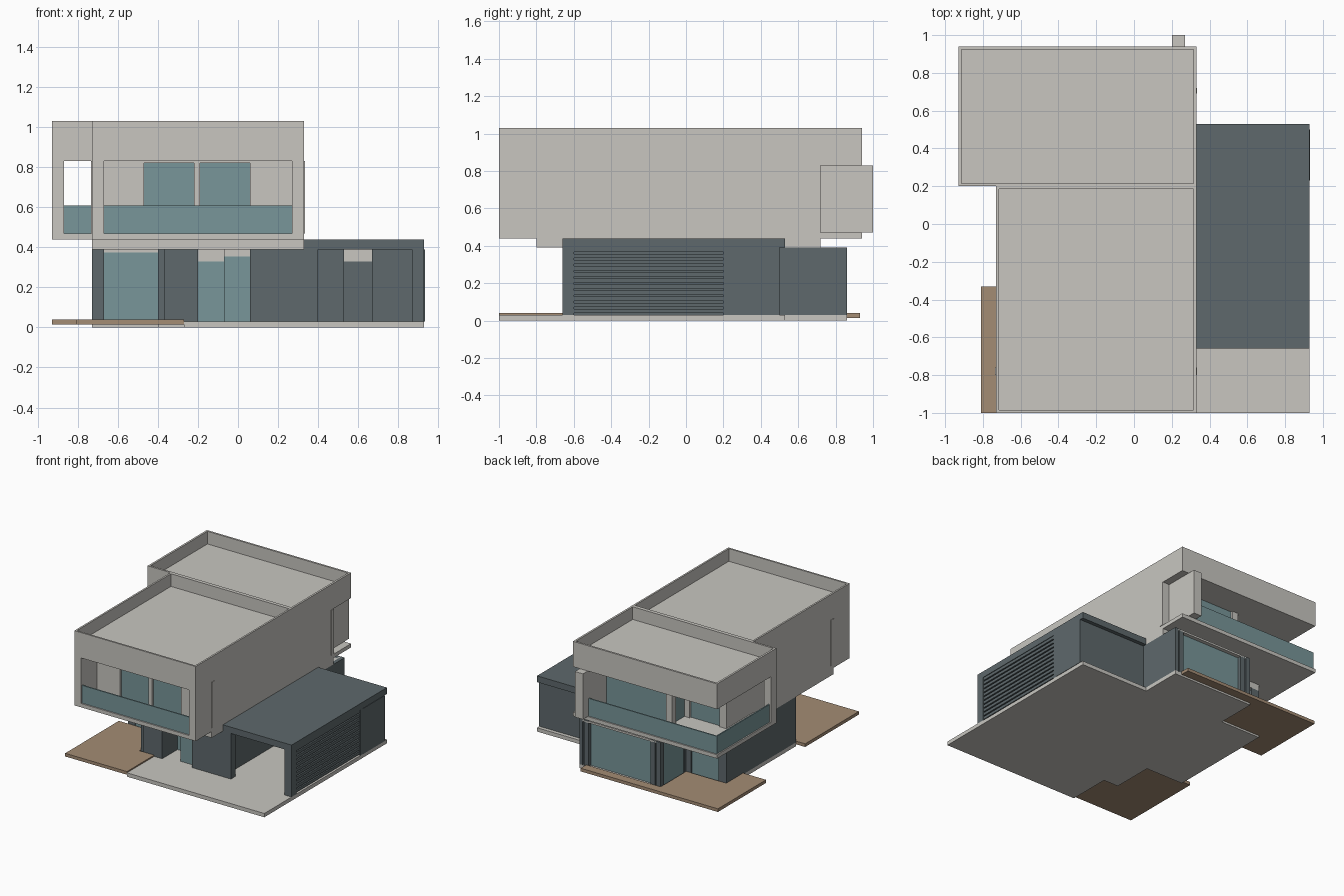
import bpy
import bmesh

default_cube = bpy.data.objects.get("Cube")
if default_cube:
    bpy.data.objects.remove(default_cube, do_unlink=True)


def make_material(name, red, green, blue):
    material = bpy.data.materials.new(name)
    material.use_nodes = True
    color = (red, green, blue, 1)
    material.diffuse_color = color
    material.node_tree.nodes["Principled BSDF"].inputs["Base Color"].default_value = color
    return material


plaster = make_material("pale_plaster", .58, .565, .53)
cladding = make_material("dark_cladding", .112, .14, .15)
glass = make_material("teal_glass", .188, .305, .32)
timber = make_material("brown_timber", .37, .262, .175)


def prism(name, material, outline, bottom, top, recess=None):
    """Extrude a floor outline; recess=(rim, depth) sinks the top inside a rim."""
    bm = bmesh.new()
    base = bm.faces.new([bm.verts.new((x, y, bottom)) for x, y in outline])
    raised = bmesh.ops.extrude_face_region(bm, geom=[base])["geom"]
    cap_verts = [item for item in raised if isinstance(item, bmesh.types.BMVert)]
    cap = next(item for item in raised if isinstance(item, bmesh.types.BMFace))
    bmesh.ops.translate(bm, verts=cap_verts, vec=(0, 0, top - bottom))
    bmesh.ops.recalc_face_normals(bm, faces=bm.faces)
    if recess:
        rim, depth = recess
        bmesh.ops.inset_region(bm, faces=[cap], thickness=rim)
        inner = bmesh.ops.extrude_face_region(bm, geom=[cap])["geom"]
        bmesh.ops.delete(bm, geom=[cap], context="FACES_ONLY") if cap.is_valid else None
        sunk = [item for item in inner if isinstance(item, bmesh.types.BMVert)]
        bmesh.ops.translate(bm, verts=sunk, vec=(0, 0, -depth))
        bmesh.ops.recalc_face_normals(bm, faces=bm.faces)
    mesh = bpy.data.meshes.new(name)
    bm.to_mesh(mesh)
    bm.free()
    mesh.materials.append(material)
    item = bpy.data.objects.new(name, mesh)
    bpy.context.scene.collection.objects.link(item)
    return item


def box(name, material, xs, ys, zs, recess=None):
    (x0, x1), (y0, y1), (z0, z1) = xs, ys, zs
    return prism(name, material, [(x0, y0), (x1, y0), (x1, y1), (x0, y1)], z0, z1, recess)


# Shared building lines
west, east = -.73, .33
terrace_west, garage_east = -.93, .93
step_x, step_y = -.38, .54
front, facade, porch, patio = -1, -.8, -.66, -.33
rear_room, ground_rear, rear_edge = .72, .86, .94
ground = (.03, .39)
ceiling = (.39, .44)
floor = (.44, .47)
upper = (.47, .83)
roof = (.83, 1.03)
railing = (.47, .61)

# Base slab and timber decks
prism("base_slab", plaster, [
    (-.27, front), (garage_east, front), (garage_east, .53), (east, .53),
    (east, ground_rear), (step_x, ground_rear), (step_x, step_y), (west, step_y),
    (west, patio), (-.4, patio), (-.4, porch), (-.27, porch)], 0, .03)
prism("front_deck", timber, [
    (-.81, front), (-.27, front), (-.27, porch), (-.4, porch),
    (-.4, patio), (-.81, patio)], .015, .04)
prism("rear_deck", timber, [
    (terrace_west, -patio), (west, -patio), (west, step_y), (step_x, step_y),
    (step_x, ground_rear), (.27, ground_rear), (.27, .93), (terrace_west, .93)], .015, .04)

# Ground floor walls
box("ground_east_wall", cladding, (.3, east), (porch, ground_rear), ground)
box("ground_west_wall", cladding, (west, -.7), (patio, step_y), ground)
box("ground_front_wall", cladding, (.06, .3), (porch, -.63), ground)
box("porch_block", cladding, (-.37, -.2), (porch, patio), ground)
box("porch_block_edge", cladding, (-.4, -.37), (-.64, patio), ground)
box("porch_return_wall", cladding, (.06, .09), (-.63, -.42), ground)

# Entrance and front glazing
box("entrance_door", glass, (-.2, -.07), (-.47, -.45), (.03, .33))
box("entrance_transom", plaster, (-.2, -.07), (-.47, -.45), (.33, .39))
box("entrance_side_window", glass, (-.07, .06), (-.62, -.6), (.03, .355))
box("entrance_side_header", plaster, (-.07, .06), (-.62, -.6), (.355, .39))
box("entrance_return_glass", glass, (-.07, -.06), (-.6, -.45), ground)
box("patio_window", glass, (-.67, -.4), (-.32, -.3), (.03, .375))
box("patio_header", plaster, (-.67, -.4), (-.32, -.3), (.375, .39))
box("patio_post", cladding, (-.7, -.67), (patio, -.28), ground)

# Rear ground floor glazing, posts and lid
box("rear_window", glass, (-.31, .26), (.81, .83), (.03, .375))
box("rear_step_window", glass, (-.66, -.41), (.51, .525), (.03, .375))
box("rear_return_window", glass, (-.37, -.355), (step_y, .8), (.03, .375))
for number, (x, y) in enumerate([(step_x, .82), (-.33, .82), (.25, .82),
                                 (-.42, .5), (step_x, .52), (-.7, .5)]):
    box(f"rear_post_{number}", cladding, (x, x + .04), (y, y + .04), ground)
box("rear_room_lid", plaster, (step_x, .3), (.5, ground_rear), (.375, .39))
box("rear_step_header", plaster, (-.7, step_x), (.5, .53), (.375, .39))

# Garage shell
box("garage_roof", cladding, (east, garage_east), (porch, .53), ceiling)
box("garage_west_pier", cladding, (east, .4), (porch, -.6), ground)
box("garage_east_pier", cladding, (.87, garage_east), (porch, -.6), ground)
box("garage_east_wall", cladding, (.87, .933), (.23, .5), ground)
box("garage_back_wall", cladding, (east, .9), (.47, .5), ground)
box("garage_inner_east", cladding, (.67, garage_east), (.2, .23), ground)
box("garage_inner_west", cladding, (east, .53), (.2, .23), ground)
box("garage_door", cladding, (.53, .67), (.21, .23), (.03, .33))
box("garage_door_transom", plaster, (.53, .67), (.21, .23), (.33, .39))

# Garage louvres
slat_count = 11
pitch = (ground[1] - ground[0]) / slat_count
for number in range(slat_count):
    z = ground[0] + pitch * (number + .3)
    box(f"garage_slat_{number}", cladding, (.9, .925), (-.6, .2), (z, z + pitch * .7))

# Upper floor slabs
prism("ceiling_slab", plaster, [
    (west, facade), (east, facade), (east, rear_room), (step_x, rear_room),
    (step_x, step_y), (west, step_y)], *ceiling)
box("front_floor", plaster, (west, east), (front, .2), floor)
box("terrace_floor", plaster, (terrace_west, east), (.2, rear_edge), floor)

# Upper floor walls
box("upper_east_wall", plaster, (.27, east), (front, rear_room), upper)
box("upper_west_wall", plaster, (west, -.67), (front, step_y), upper)
box("terrace_pier", plaster, (terrace_west, -.87), (.2, .27), upper)
box("terrace_fin", plaster, (.2, .27), (.69, 1), upper)

# Front facade: wall pieces either side of two tall windows
for side, x0, x1 in [("west", -.735, -.47), ("middle", -.22, -.19), ("east", .06, .334)]:
    box(f"front_wall_{side}", plaster, (x0, x1), (facade, -.76), upper)
for side, x0, x1 in [("west", -.47, -.22), ("east", -.19, .06)]:
    box(f"front_window_{side}", glass, (x0, x1), (-.785, -.765), (.47, .82))
box("front_window_header", plaster, (-.47, .06), (facade, -.76), (.82, .83))

# Rear facade, stepping in at the terrace corner
box("upper_rear_window", glass, (-.33, .2), (.69, .705), upper)
box("upper_rear_post", plaster, (step_x, -.33), (.67, rear_room), upper)
box("upper_rear_edge", plaster, (.2, .334), (.69, rear_room), upper)
box("upper_return_window", glass, (-.365, -.35), (step_y, .67), upper)
box("upper_step_post", plaster, (-.41, -.35), (.5, step_y), upper)
box("upper_step_window", glass, (-.67, -.41), (.51, .525), upper)

# Glass railings
box("front_railing", glass, (-.67, .27), (-.99, -.98), railing)
box("terrace_rear_railing", glass, (-.92, .2), (.92, .93), railing)
box("terrace_west_railing", glass, (-.92, -.91), (.27, .92), railing)

# Flat roofs with raised rims
box("front_roof", plaster, (west, east), (front, .2), roof, (.02, .1))
box("rear_roof", plaster, (terrace_west, east), (.2, rear_edge), roof, (.022, .1))
